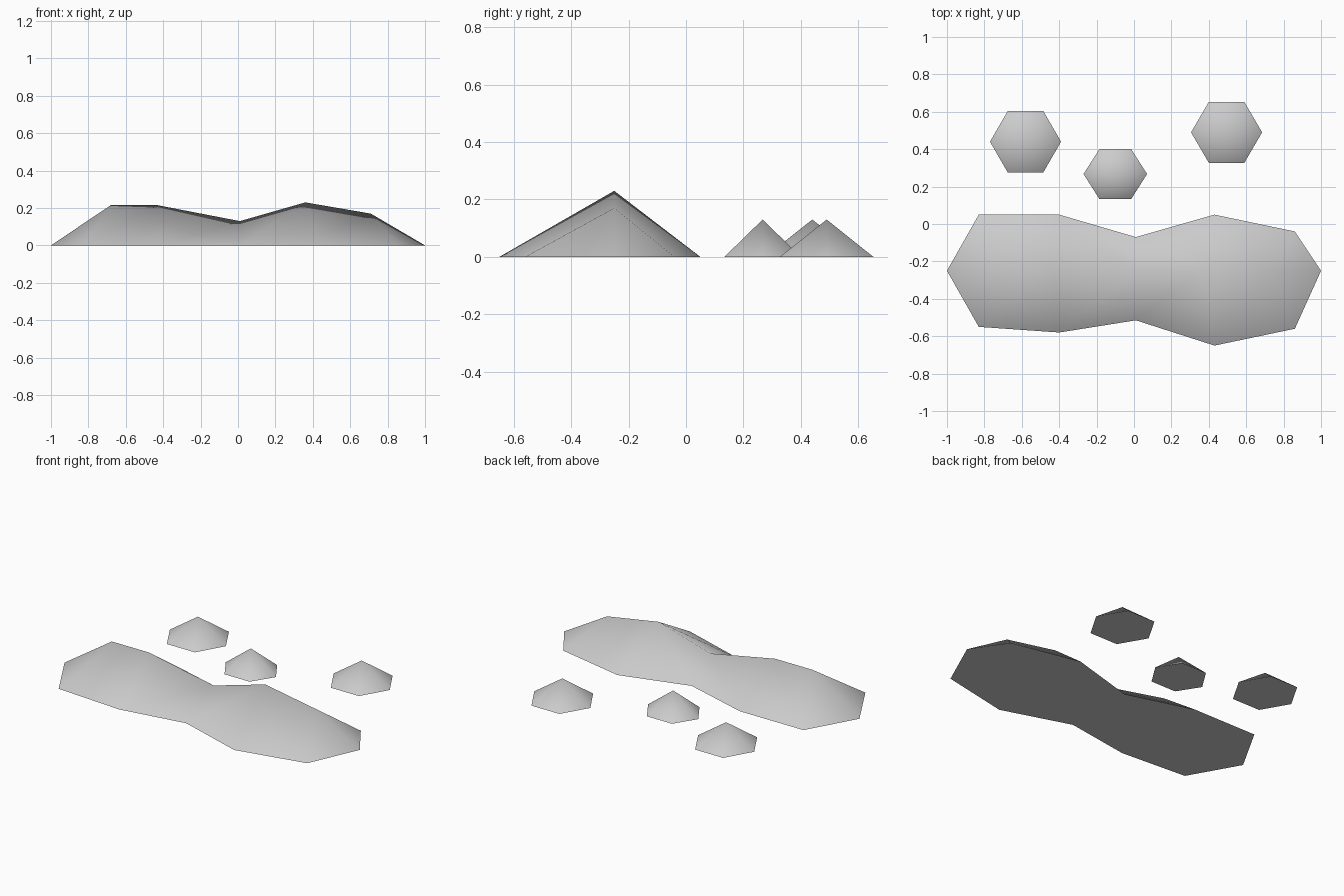
import bpy, bmesh, math

cube = bpy.data.objects.get("Cube")
if cube:
    bpy.data.objects.remove(cube, do_unlink=True)

# Single pale stone colour
stone = bpy.data.materials.new("pale_grey_stone")
stone.use_nodes = True
stone.diffuse_color = (0.6, 0.6, 0.6, 1)
shader = stone.node_tree.nodes["Principled BSDF"]
shader.inputs["Base Color"].default_value = stone.diffuse_color
shader.inputs["Roughness"].default_value = 0.9


def finish(name, bm):
    """Turn a bmesh into a smooth object whose base rim stays sharp."""
    bmesh.ops.recalc_face_normals(bm, faces=bm.faces)
    mesh = bpy.data.meshes.new(name)
    bm.to_mesh(mesh)
    bm.free()
    mesh.materials.append(stone)
    obj = bpy.data.objects.new(name, mesh)
    bpy.context.collection.objects.link(obj)
    bpy.ops.object.select_all(action="DESELECT")
    obj.select_set(True)
    bpy.context.view_layer.objects.active = obj
    bpy.ops.object.shade_smooth_by_angle(angle=math.radians(100))
    return obj


def long_ridge(name, y_ridge, sections, ends):
    """Tent-shaped hill: each section is foot x, front y, back y, crest x, crest z."""
    bm = bmesh.new()
    front = [bm.verts.new((x, yf, 0)) for x, yf, yb, cx, cz in sections]
    back = [bm.verts.new((x, yb, 0)) for x, yf, yb, cx, cz in sections]
    crest = [bm.verts.new((cx, y_ridge, cz)) for x, yf, yb, cx, cz in sections]
    tips = [bm.verts.new((x, y_ridge, 0)) for x in ends]
    # Slopes on both sides of the crest
    for foot in (front, back):
        for i in range(len(sections) - 1):
            bm.faces.new((foot[i], foot[i + 1], crest[i + 1], crest[i]))
        # Triangles closing the two ends
        for tip, i in zip(tips, (0, -1)):
            bm.faces.new((tip, foot[i], crest[i]))
    # Flat underside
    bm.faces.new([tips[0]] + front + [tips[1]] + back[::-1])
    return finish(name, bm)


def small_hill(name, x, y, rx, ry, height):
    """Six-sided pointed mound."""
    bm = bmesh.new()
    rim = [bm.verts.new((x + rx * math.cos(a), y + ry * math.sin(a), 0))
           for a in (math.tau * k / 6 for k in range(6))]
    peak = bm.verts.new((x, y, height))
    for k in range(6):
        bm.faces.new((rim[k], rim[(k + 1) % 6], peak))
    bm.faces.new(rim[::-1])
    return finish(name, bm)


long_ridge("main_ridge", -0.25, [
    (-0.83, -0.55, 0.05, -0.68, 0.215),
    (-0.40, -0.58, 0.05, -0.43, 0.215),
    (0.01, -0.515, -0.07, 0.01, 0.13),
    (0.43, -0.65, 0.05, 0.36, 0.23),
    (0.86, -0.56, -0.04, 0.71, 0.17),
], (-1.0, 1.0))

small_hill("right_hill", -0.58, 0.44, 0.19, 0.19, 0.13)
small_hill("middle_hill", -0.10, 0.267, 0.17, 0.154, 0.13)
small_hill("left_hill", 0.495, 0.49, 0.19, 0.188, 0.13)
